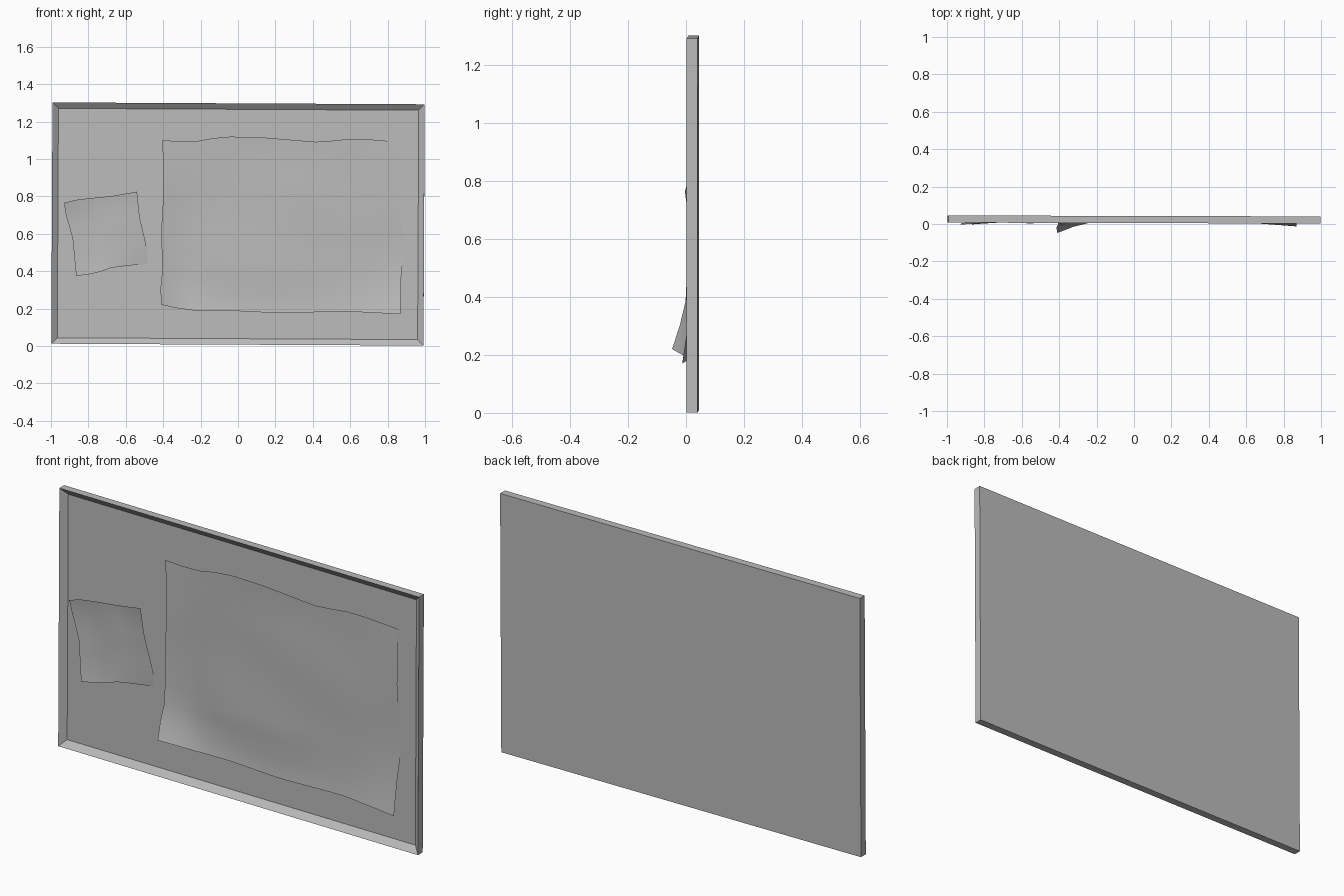
import bpy, bmesh, math
from mathutils import Vector, Matrix

cube = bpy.data.objects.get("Cube")
if cube:
    bpy.data.objects.remove(cube, do_unlink=True)

grey = bpy.data.materials.new("plain_grey")
grey.use_nodes = True
grey.diffuse_color = (0.5, 0.5, 0.5, 1)
grey.node_tree.nodes["Principled BSDF"].inputs["Base Color"].default_value = (0.5, 0.5, 0.5, 1)


def finish(name, bm):
    mesh = bpy.data.meshes.new(name)
    bm.to_mesh(mesh)
    bm.free()
    mesh.materials.append(grey)
    obj = bpy.data.objects.new(name, mesh)
    bpy.context.collection.objects.link(obj)
    return obj


def along(points, t):
    """Point at fraction t of a polyline."""
    steps = [(b - a).length for a, b in zip(points, points[1:])]
    rest = t * sum(steps)
    for a, b, step in zip(points, points[1:], steps):
        if rest <= step + 1e-6:
            return a.lerp(b, rest / step)
        rest -= step
    return points[-1]


def sheet(name, bottom, top, left, right, nu, nv, crumple):
    """Crumpled paper spanned between four edges given as (x, z, y) points."""
    b, t, l, r = ([Vector((x, y, z)) for x, z, y in e] for e in (bottom, top, left, right))
    bm = bmesh.new()
    rows = []
    for j in range(nv + 1):
        v = j / nv
        row = []
        for i in range(nu + 1):
            u = i / nu
            pb, pt, pl, pr = along(b, u), along(t, u), along(l, v), along(r, v)
            corners = b[0].lerp(b[-1], u).lerp(t[0].lerp(t[-1], u), v)
            p = pb.lerp(pt, v) + pl.lerp(pr, u) - corners
            # the middle rests close to the panel with gentle dents
            inner = min(1, 5 * min(u, 1 - u, v, 1 - v))
            rest = 0.014 + crumple * math.sin(9 * u + 4 * v) * math.cos(7 * v - 3 * u)
            p.y += (rest - p.y) * inner
            row.append(bm.verts.new(p))
        rows.append(row)
    for j in range(nv):
        for i in range(nu):
            bm.faces.new((rows[j][i], rows[j][i + 1], rows[j + 1][i + 1], rows[j + 1][i]))
    obj = finish(name, bm)
    for poly in obj.data.polygons:
        poly.use_smooth = True
    return obj


# Framed board: a slab whose front is inset and pushed back
bm = bmesh.new()
bmesh.ops.create_cube(bm, size=1, matrix=Matrix.Diagonal((1.99, 0.038, 1.29, 1)))
bm.normal_update()
front = next(f for f in bm.faces if f.normal.y < -0.9)
bmesh.ops.inset_region(bm, faces=[front], thickness=0.045)
bmesh.ops.translate(bm, verts=front.verts, vec=(0, 0.025, 0))
board = finish("framed_board", bm)
board.location = (0, 0.024, 0.652)
board.rotation_euler = (0, 0.005, -0.0025)

# Large sheet with a lifted lower corner
sheet("large_paper",
      bottom=[(-0.41, 0.22, -0.048), (-0.27, 0.19, 0.006), (-0.08, 0.19, 0.012),
              (0.23, 0.175, 0.012), (0.57, 0.185, 0.01), (0.87, 0.17, -0.013)],
      top=[(-0.405, 1.10, 0.006), (-0.25, 1.09, 0.01), (-0.08, 1.12, 0.01), (0.13, 1.115, 0.01),
           (0.43, 1.09, 0.012), (0.63, 1.11, 0.015), (0.87, 1.09, 0.022)],
      left=[(-0.41, 0.22, -0.048), (-0.415, 0.3, -0.022), (-0.405, 0.4, 0.002),
            (-0.41, 0.62, 0.008), (-0.395, 0.87, 0.002), (-0.405, 1.10, 0.006)],
      right=[(0.87, 0.17, -0.013), (0.87, 0.34, 0.012), (0.885, 0.5, 0.026),
             (0.865, 0.8, 0.02), (0.87, 1.09, 0.022)],
      nu=14, nv=10, crumple=0.005)

# Small sheet
sheet("small_paper",
      bottom=[(-0.865, 0.375, -0.002), (-0.77, 0.385, 0.005), (-0.67, 0.42, 0.01), (-0.485, 0.44, 0.028)],
      top=[(-0.93, 0.765, -0.004), (-0.85, 0.785, 0.003), (-0.68, 0.80, 0.01), (-0.54, 0.825, 0.002)],
      left=[(-0.865, 0.375, -0.002), (-0.885, 0.58, 0.008), (-0.92, 0.7, 0.005), (-0.93, 0.765, -0.004)],
      right=[(-0.485, 0.44, 0.028), (-0.485, 0.52, 0.024), (-0.525, 0.68, 0.012), (-0.54, 0.825, 0.002)],
      nu=6, nv=6, crumple=0.003)
